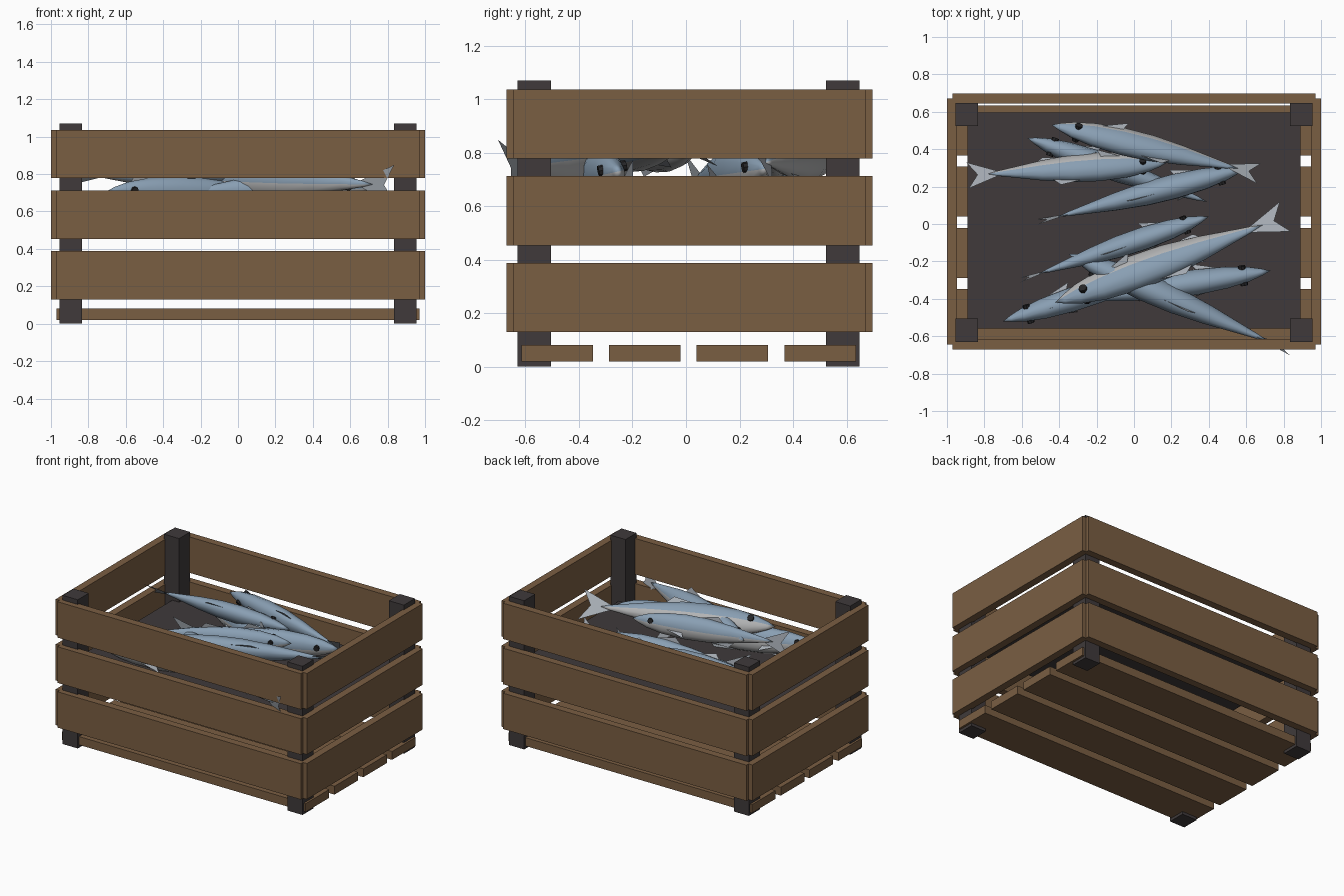
import bpy, bmesh, math
from mathutils import Vector, Matrix

if "Cube" in bpy.data.objects:
    bpy.data.objects.remove(bpy.data.objects["Cube"])


def material(name, r, g, b):
    m = bpy.data.materials.new(name)
    m.diffuse_color = (r, g, b, 1)
    m.use_nodes = True
    m.node_tree.nodes["Principled BSDF"].inputs["Base Color"].default_value = m.diffuse_color
    return m


WOOD = material("brown wood", 0.195, 0.112, 0.055)
DARK = material("dark wood", 0.05, 0.042, 0.043)
BLUE = material("blue fish back", 0.25, 0.345, 0.45)
SILVER = material("silver fish belly", 0.45, 0.455, 0.46)
FIN = material("grey fin", 0.37, 0.40, 0.44)
EYE = material("black eye", 0.018, 0.018, 0.02)


def box(name, x, y, z, mat):
    """Box from three (min, max) ranges."""
    bm = bmesh.new()
    bmesh.ops.create_cube(bm, size=1)
    for v in bm.verts:
        v.co = [(a + b) / 2 + c * (b - a) for (a, b), c in zip((x, y, z), v.co)]
    me = bpy.data.meshes.new(name)
    bm.to_mesh(me)
    bm.free()
    me.materials.append(mat)
    ob = bpy.data.objects.new(name, me)
    bpy.context.collection.objects.link(ob)
    return ob


# corner posts
for sx, xr in (("left", (-0.955, -0.835)), ("right", (0.835, 0.955))):
    for sy, yr in (("front", (-0.63, -0.505)), ("back", (0.523, 0.648))):
        box(f"{sy}_{sx}_post", xr, yr, (0, 1.07), DARK)

# three rows of wall boards
for i, zr in enumerate(((0.13, 0.388), (0.452, 0.712), (0.778, 1.036))):
    box(f"front_board_{i}", (-0.97, 0.97), (-0.67, -0.615), zr, WOOD)
    box(f"back_board_{i}", (-0.97, 0.97), (0.643, 0.697), zr, WOOD)
    box(f"left_board_{i}", (-1, -0.946), (-0.645, 0.672), zr, WOOD)
    box(f"right_board_{i}", (0.946, 1), (-0.645, 0.672), zr, WOOD)

# floor slats
for i in range(4):
    y0 = -0.615 + i * 0.3275
    box(f"floor_slat_{i}", (-0.97, 0.97), (y0, y0 + 0.267), (0.02, 0.08), WOOD)

# dark tray that carries the fish
box("fish_tray", (-0.89, 0.89), (-0.56, 0.595), (0.60, 0.612), DARK)


def fish_mesh():
    """Unit-length fish: nose at +x, tail at -x, back up."""
    bm = bmesh.new()
    profile = [(0.46, 0.022), (0.40, 0.046), (0.30, 0.068), (0.16, 0.08), (0.02, 0.076),
               (-0.13, 0.056), (-0.26, 0.031), (-0.35, 0.014)]
    n = 12
    rings = []
    for x, h in profile:
        rings.append([bm.verts.new((x, 0.72 * h * math.cos(t), h * math.sin(t)))
                      for t in (2 * math.pi * k / n for k in range(n))])
    for a, b in zip(rings, rings[1:]):
        for k in range(n):
            bm.faces.new((a[k], b[k], b[(k + 1) % n], a[(k + 1) % n]))
    nose, end = bm.verts.new((0.5, 0, 0)), bm.verts.new((-0.4, 0, 0))
    for k in range(n):
        bm.faces.new((nose, rings[0][k], rings[0][(k + 1) % n]))
        bm.faces.new((end, rings[-1][(k + 1) % n], rings[-1][k]))
    bmesh.ops.recalc_face_normals(bm, faces=bm.faces)
    # blue above the mid line, silver below
    for f in bm.faces:
        f.material_index = 0 if f.calc_center_median().z > 0 else 1
        f.smooth = True
    # forked tail, dorsal and belly fins
    fins = [[(-0.34, 0.012), (-0.50, 0.085), (-0.45, 0)],
            [(-0.34, -0.012), (-0.45, 0), (-0.50, -0.085)],
            [(-0.34, 0.012), (-0.45, 0), (-0.34, -0.012)],
            [(0.10, 0.07), (-0.04, 0.10), (-0.08, 0.06)],
            [(0.0, -0.07), (-0.12, -0.085), (-0.16, -0.045)]]
    for pts in fins:
        f = bm.faces.new([bm.verts.new((x, 0, z)) for x, z in pts])
        f.material_index = 2
    # side fins and eyes
    for s in (-1, 1):
        f = bm.faces.new([bm.verts.new(p) for p in (
            (0.27, s * 0.046, -0.02), (0.15, s * 0.075, -0.05), (0.17, s * 0.05, -0.02))])
        f.material_index = 2
        rot = Matrix.Translation((0.375, s * 0.036, 0.014)) @ Matrix.Rotation(math.pi / 2, 4, 'X')
        eye = bmesh.ops.create_cone(bm, cap_ends=True, segments=8, radius1=0.017,
                                    radius2=0.017, depth=0.018, matrix=rot)
        for f in {f for v in eye["verts"] for f in v.link_faces}:
            f.material_index = 3
    me = bpy.data.meshes.new("fish")
    bm.to_mesh(me)
    bm.free()
    for m in (BLUE, SILVER, FIN, EYE):
        me.materials.append(m)
    return me


FISH = fish_mesh()
# nose point, tail point, roll in degrees
SHOAL = [((-0.44, 0.53, 0.79), (0.67, 0.27, 0.76), -35),
         ((-0.57, 0.46, 0.71), (0.50, 0.08, 0.66), 0),
         ((0.18, 0.33, 0.76), (-0.89, 0.26, 0.80), 50),
         ((0.60, 0.30, 0.74), (-0.52, 0.01, 0.70), 8),
         ((0.40, 0.04, 0.83), (-0.61, -0.30, 0.78), 8),
         ((-0.42, -0.42, 0.81), (0.81, 0.04, 0.82), -50),
         ((-0.70, -0.52, 0.71), (0.38, -0.18, 0.68), -12),
         ((0.73, -0.25, 0.73), (-0.45, -0.43, 0.69), 12),
         ((-0.35, -0.16, 0.79), (0.84, -0.68, 0.74), -12)]
for i, (head, tail, roll) in enumerate(SHOAL):
    h, t = Vector(head), Vector(tail)
    fwd = (h - t).normalized()
    left = Vector((0, 0, 1)).cross(fwd).normalized()
    up = fwd.cross(left)
    frame = Matrix((fwd, left, up)).transposed().to_4x4()
    ob = bpy.data.objects.new(f"fish_{i}", FISH)
    bpy.context.collection.objects.link(ob)
    ob.matrix_world = (Matrix.Translation((h + t) / 2) @ frame
                       @ Matrix.Rotation(math.radians(roll), 4, 'X')
                       @ Matrix.Scale((h - t).length, 4))
